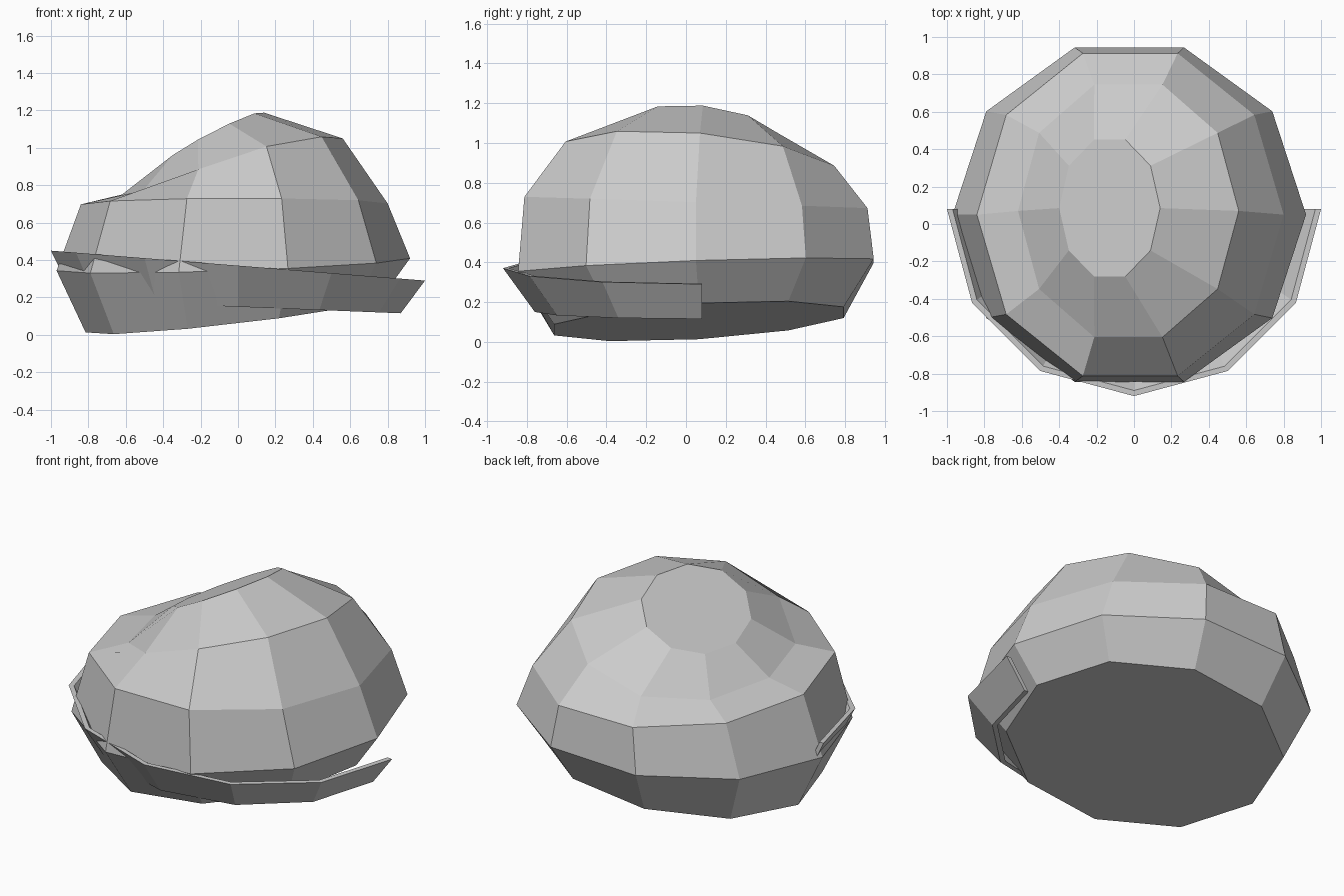
import bpy
import math

if "Cube" in bpy.data.objects:
    bpy.data.objects.remove(bpy.data.objects["Cube"])


def make_object(name, verts, faces):
    mesh = bpy.data.meshes.new(name)
    mesh.from_pydata(verts, [], faces)
    mesh.update()
    obj = bpy.data.objects.new(name, mesh)
    bpy.context.collection.objects.link(obj)
    return obj


def bridge(a, b, n):
    return [(a + i, a + (i + 1) % n, b + (i + 1) % n, b + i) for i in range(n)]


# Ten-sided dome: tilted rings (cx, cy, cz, radius x, radius y, slope x, slope y)
SIDES = 10
rings = [
    (-0.025, 0.065, 0.104, 0.790, 0.765, 0.115, 0.060),
    (-0.025, 0.050, 0.376, 0.945, 0.940, 0.035, 0.035),
    (-0.020, 0.050, 0.700, 0.820, 0.907, 0.003, -0.033),
    (-0.030, 0.070, 0.900, 0.590, 0.710, 0.254, -0.090),
    (-0.130, 0.085, 1.050, 0.270, 0.385, 0.510, -0.100),
]
# Dent in the left shoulder of the fourth ring
dent = {3: -0.01, 6: -0.045, 7: -0.03, 9: 0.0}

verts, faces = [], []
for r, (cx, cy, cz, rx, ry, sx, sy) in enumerate(rings):
    for i in range(SIDES):
        a = math.tau * i / SIDES
        x, y = rx * math.cos(a), ry * math.sin(a)
        z = cz + sx * x + sy * y
        if r == 3:
            z += dent.get(i, 0.0)
        verts.append((cx + x, cy + y, z))
for r in range(len(rings) - 1):
    faces += bridge(r * SIDES, (r + 1) * SIDES, SIDES)
faces.append(tuple(reversed(range(SIDES))))
top = (len(rings) - 1) * SIDES
faces.append(tuple(range(top, top + SIDES)))
make_object("faceted_dome", verts, faces)

# Flared half band around the front: cross-section (radius x, radius y, z, slope)
section = [
    (0.870, 0.840, 0.150, -0.04),
    (1.000, 1.000, 0.370, -0.08),
    (0.970, 0.970, 0.370, -0.08),
    (0.840, 0.810, 0.150, -0.04),
]
STEPS = 6
verts, faces = [], []
for i in range(STEPS + 1):
    a = math.pi + math.pi * i / STEPS
    for rx, ry, z, slope in section:
        x = rx * math.cos(a)
        verts.append((x, 0.08 + ry * math.sin(a), z + slope * x))
n = len(section)
for i in range(STEPS):
    faces += [tuple(reversed(f)) for f in bridge(i * n, (i + 1) * n, n)]
faces.append(tuple(range(n)))
faces.append(tuple(reversed(range(STEPS * n, STEPS * n + n))))
make_object("front_band", verts, faces)
